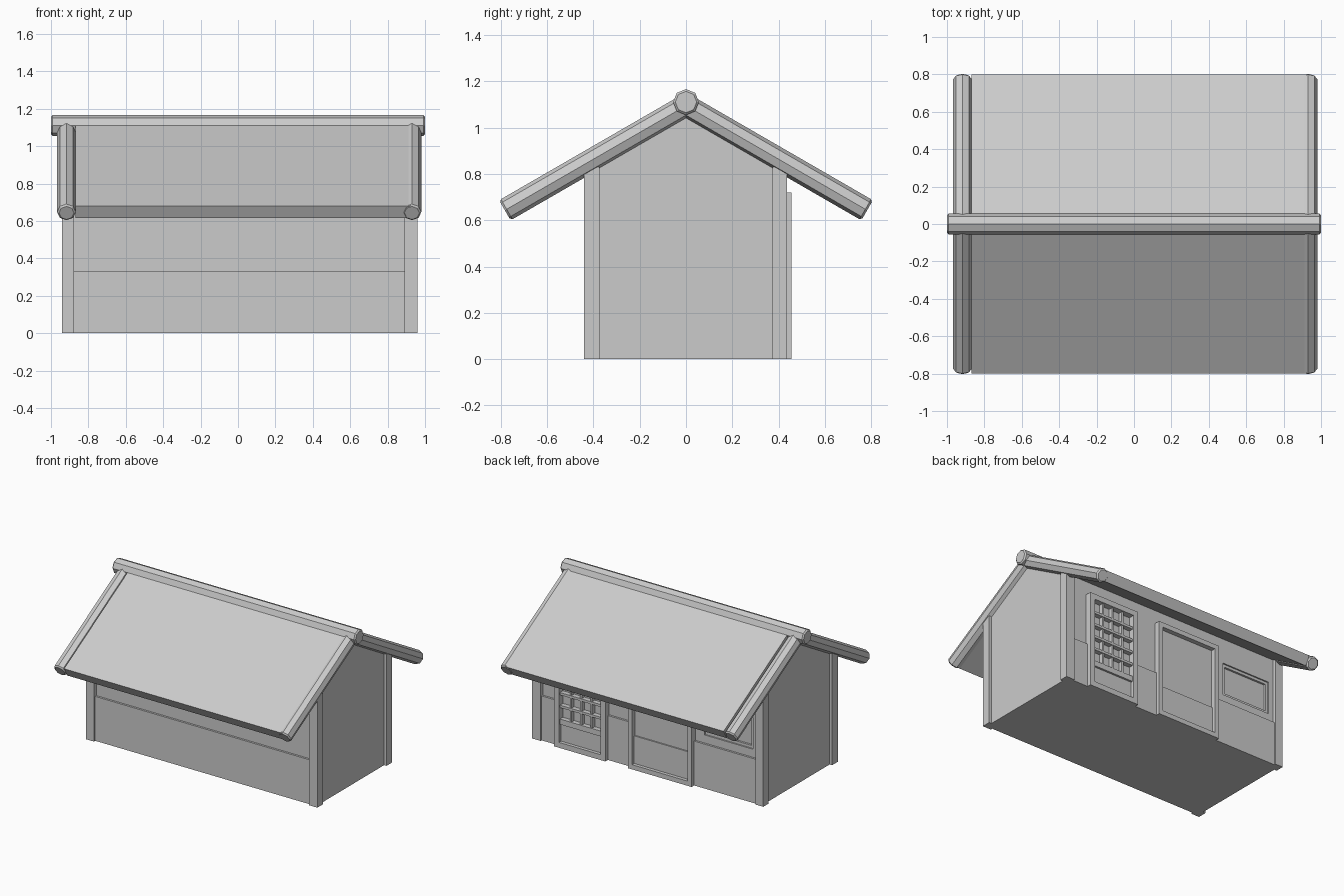
import bpy, bmesh
from math import radians, cos, sin

if "Cube" in bpy.data.objects:
    bpy.data.objects.remove(bpy.data.objects["Cube"])

SLOPE = radians(30)


def make(name, bm):
    bmesh.ops.recalc_face_normals(bm, faces=bm.faces)
    me = bpy.data.meshes.new(name)
    bm.to_mesh(me)
    bm.free()
    ob = bpy.data.objects.new(name, me)
    bpy.context.collection.objects.link(ob)
    return ob


def box(name, x0, x1, y0, y1, z0, z1):
    bm = bmesh.new()
    bmesh.ops.create_cube(bm, size=1)
    bmesh.ops.scale(bm, vec=(x1 - x0, y1 - y0, z1 - z0), verts=bm.verts)
    ob = make(name, bm)
    ob.location = ((x0 + x1) / 2, (y0 + y1) / 2, (z0 + z1) / 2)
    return ob


def pole(name, loc, rot, radius, length):
    bm = bmesh.new()
    bmesh.ops.create_cone(bm, cap_ends=True, segments=8, radius1=radius,
                          radius2=radius, depth=length)
    ob = make(name, bm)
    ob.location, ob.rotation_euler = loc, rot
    bevel = ob.modifiers.new("cap_bevel", 'BEVEL')
    bevel.width, bevel.segments = 0.009, 1
    bevel.limit_method, bevel.angle_limit = 'ANGLE', radians(60)
    return ob


def border(name, x0, x1, y0, y1, z0, z1, t):
    """Rectangular frame made of two stiles and two rails."""
    box(name + "_stile_a", x0, x0 + t, y0, y1, z0, z1)
    box(name + "_stile_b", x1 - t, x1, y0, y1, z0, z1)
    box(name + "_rail_bottom", x0 + t, x1 - t, y0, y1, z0, z0 + t)
    box(name + "_rail_top", x0 + t, x1 - t, y0, y1, z1 - t, z1)


# Gabled house body, extruded along x
bm = bmesh.new()
profile = [(-.41, 0), (.41, 0), (.41, .84), (0, 1.075), (-.41, .84)]
face = bm.faces.new([bm.verts.new((-.92, y, z)) for y, z in profile])
ext = bmesh.ops.extrude_face_region(bm, geom=[face])
bmesh.ops.translate(bm, vec=(1.86, 0, 0),
                    verts=[v for v in ext["geom"] if isinstance(v, bmesh.types.BMVert)])
body = make("house_body", bm)

# Recessed window in the back wall
cutter = box("window_cutter", -.84, -.44, .385, .5, .39, .635)
cutter.hide_render = True
cutter.hide_viewport = True
cut = body.modifiers.new("window_recess", 'BOOLEAN')
cut.operation, cut.object, cut.solver = 'DIFFERENCE', cutter, 'EXACT'
border("window_frame", -.84, -.44, .37, .40, .39, .635, .02)

# Corner posts
for x0, x1 in ((-.941, -.877), (.89, .96)):
    for y0, y1 in ((-.44, -.373), (.373, .437)):
        box("corner_post", x0, x1, y0, y1, 0, .83)

# Lower wall boards, interrupted by the doors at the back
box("front_lower_wall", -.88, .89, -.425, -.40, 0, .33)
for x0, x1 in ((-.88, -.36), (.15, .35), (.76, .89)):
    box("back_lower_wall", x0, x1, .40, .425, 0, .33)

# Lattice door
border("lattice_door_frame", .345, .765, .40, .455, 0, .72, .04)
box("lattice_door_mid_rail", .385, .725, .40, .445, .17, .21)
for i in range(1, 4):
    x = .385 + .34 * i / 4
    box("lattice_upright", x - .007, x + .007, .40, .44, .21, .68)
for i in range(1, 5):
    z = .21 + .47 * i / 5
    box("lattice_bar", .385, .725, .40, .445, z - .009, z + .009)
box("lattice_door_kick_panel", .385, .725, .40, .43, .04, .17)

# Wide door
border("wide_door_frame", -.365, .16, .40, .455, 0, .72, .035)
box("wide_door_panel", -.33, .125, .40, .42, .035, .685)
box("wide_door_lower_panel", -.33, .125, .40, .43, .035, .24)

# Roof slabs and edge poles on both slopes
for s, side in ((-1, "front"), (1, "back")):
    slab = box(side + "_roof_slab", -.87, .93, -.4515, .4515, -.037, .037)
    slab.location = (.03, s * .391, .8745)
    slab.rotation_euler = (-s * SLOPE, 0, 0)
    for x in (-.917, .93):
        pole(side + "_roof_edge_pole", (x, s * .391, .8685),
             (radians(-s * 120), 0, 0), .05, .903)

# Ridge pole
pole("ridge_pole", (0, 0, 1.11), (0, radians(90), 0), .056, 2.0)
